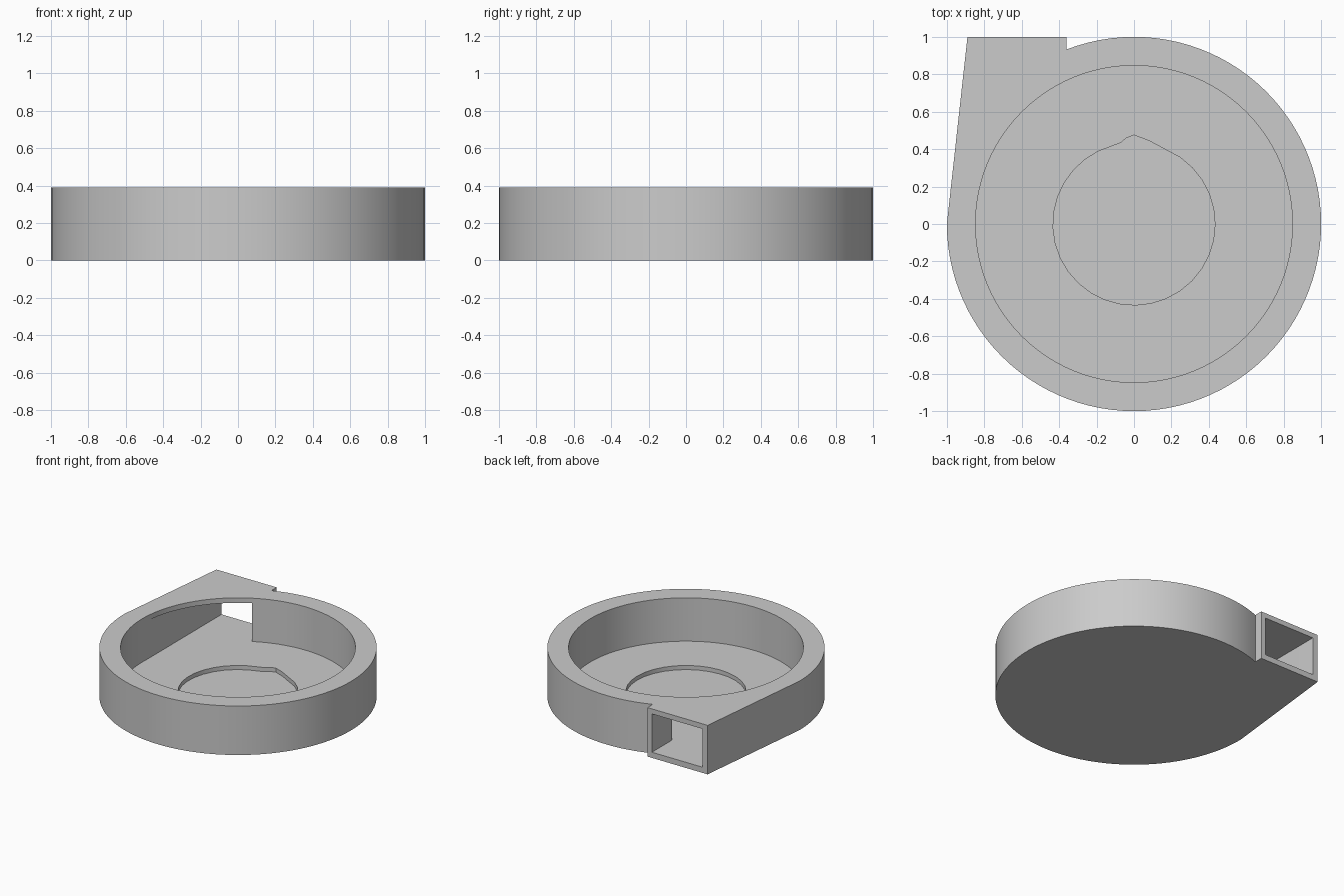
import bpy, bmesh, math

cube = bpy.data.objects.get("Cube")
if cube:
    bpy.data.objects.remove(cube, do_unlink=True)

HEIGHT = 0.39
FLOOR = 0.045
CEILING = 0.35

grey = bpy.data.materials.new("plain grey")
grey.use_nodes = True
colour = (0.6, 0.6, 0.6, 1)
grey.diffuse_color = colour
grey.node_tree.nodes["Principled BSDF"].inputs["Base Color"].default_value = colour


def arc(radius, start, end, steps):
    """Points along an arc, angles in degrees, both ends included."""
    angles = [math.radians(start + (end - start) * i / steps) for i in range(steps + 1)]
    return [(radius * math.cos(a), radius * math.sin(a)) for a in angles]


def prism(name, outline, bottom, top):
    """Extrude a flat counter-clockwise outline between two heights."""
    bm = bmesh.new()
    face = bm.faces.new([bm.verts.new((x, y, bottom)) for x, y in outline])
    extruded = bmesh.ops.extrude_face_region(bm, geom=[face])
    moved = [v for v in extruded["geom"] if isinstance(v, bmesh.types.BMVert)]
    bmesh.ops.translate(bm, vec=(0, 0, top - bottom), verts=moved)
    bmesh.ops.recalc_face_normals(bm, faces=bm.faces)
    mesh = bpy.data.meshes.new(name)
    bm.to_mesh(mesh)
    bm.free()
    mesh.materials.append(grey)
    obj = bpy.data.objects.new(name, mesh)
    bpy.context.collection.objects.link(obj)
    return obj


def cut(target, cutter):
    """Subtract the cutter from the target, then discard it."""
    cutter.hide_render = True
    mod = target.modifiers.new("cut", 'BOOLEAN')
    mod.operation = 'DIFFERENCE'
    mod.solver = 'EXACT'
    mod.object = cutter
    graph = bpy.context.evaluated_depsgraph_get()
    result = bpy.data.meshes.new_from_object(target.evaluated_get(graph))
    target.modifiers.clear()
    target.data = result
    bpy.data.objects.remove(cutter, do_unlink=True)


# Round housing with the tapering outlet block in one outline
corner = math.degrees(math.acos(-0.36))
outline = arc(1, -180, corner, 84) + [(-0.36, 1), (-0.89, 1)]
housing = prism("blower_housing", outline, 0, HEIGHT)

# Open round chamber
cut(housing, prism("chamber_cutter", arc(0.847, 0, 356.25, 95), FLOOR, 0.6))

# Rectangular duct from the chamber out through the back
duct = [(-0.845, 0), (-0.4, 0), (-0.4, 1.2), (-0.845, 1.2)]
cut(housing, prism("duct_cutter", duct, FLOOR, CEILING))

# Shallow seat in the floor with a small pointed notch at the back
notch = [(0.08, 0.445), (0, 0.475), (-0.04, 0.46), (-0.07, 0.435)]
seat = arc(0.433, 105, 415, 28) + notch
cut(housing, prism("seat_cutter", seat, 0.012, 0.2))

bpy.ops.object.select_all(action='DESELECT')
housing.select_set(True)
bpy.context.view_layer.objects.active = housing
bpy.ops.object.shade_smooth_by_angle(angle=math.radians(30))
